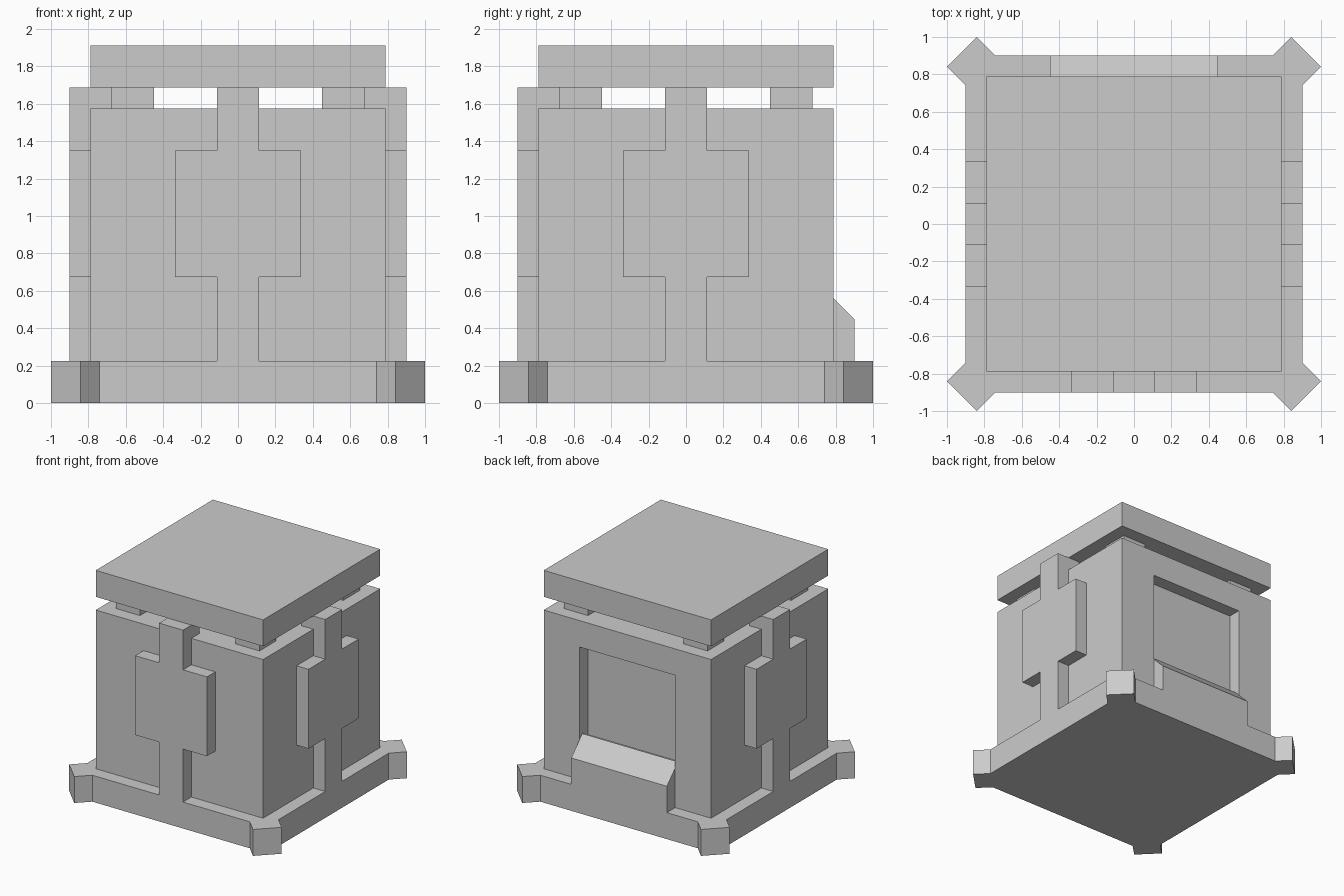
import bpy, bmesh
from math import radians
from mathutils import Matrix

if "Cube" in bpy.data.objects:
    bpy.data.objects.remove(bpy.data.objects["Cube"])

U = 0.1125  # design module


def prism(name, pts, depth, matrix=Matrix()):
    """Extrude a 2D outline along local z from 0 to depth."""
    bm = bmesh.new()
    face = bm.faces.new([bm.verts.new((x, y, 0)) for x, y in pts])
    top = bmesh.ops.extrude_face_region(bm, geom=[face])["geom"]
    bmesh.ops.translate(bm, vec=(0, 0, depth),
                        verts=[v for v in top if isinstance(v, bmesh.types.BMVert)])
    bmesh.ops.recalc_face_normals(bm, faces=bm.faces)
    bm.transform(matrix)
    mesh = bpy.data.meshes.new(name)
    bm.to_mesh(mesh)
    bm.free()
    obj = bpy.data.objects.new(name, mesh)
    bpy.context.collection.objects.link(obj)
    return obj


def box(name, x0, x1, y0, y1, z0, z1):
    return prism(name, [(x0, y0), (x1, y0), (x1, y1), (x0, y1)], z1 - z0,
                 Matrix.Translation((0, 0, z0)))


R = 7 * U  # half width of body and lid

# base slab, body and lid
box("base", -8 * U, 8 * U, -8 * U, 8 * U, 0, 2 * U)
body = box("body", -R, R, -R, R, U, 14 * U)
box("lid", -R, R, -R, R, 15 * U, 17 * U)

# recessed window in the back of the body
cutter = box("window_cutter", -4 * U, 4 * U, 6 * U, 9 * U, 5 * U, 12 * U)
cutter.hide_render = True
cutter.hide_viewport = True
cut = body.modifiers.new("window", "BOOLEAN")
cut.operation = "DIFFERENCE"
cut.solver = "EXACT"
cut.object = cutter

# sloped ledge below the window: profile in y, z swept along x
side_profile = Matrix(((0, 0, 1, -4 * U), (1, 0, 0, 0), (0, 1, 0, 0), (0, 0, 0, 1)))
prism("window_ledge", [(0.75, 2 * U), (8 * U, 2 * U), (8 * U, 4 * U), (0.75, 0.60)],
      8 * U, side_profile)

# corner feet turned 45 degrees and posts carrying the lid
d = 0.159
for sx in (-1, 1):
    for sy in (-1, 1):
        cx, cy = sx * (1 - d), sy * (1 - d)
        prism("corner_foot", [(cx + d, cy), (cx, cy + d), (cx - d, cy), (cx, cy - d)], 2 * U)
        px, py = sx * 5 * U, sy * 5 * U
        box("lid_post", px - U, px + U, py - U, py + U, 14 * U, 15 * U)

# cross-shaped plates on front, right and left, with a tab hooking over the body
half = [(1, 2), (1, 6), (3, 6), (3, 12), (1, 12), (1, 15)]
outline = [(x * U, z * U) for x, z in half] + [(-x * U, z * U) for x, z in reversed(half)]
stand_up = Matrix.Translation((0, -R, 0)) @ Matrix.Rotation(radians(90), 4, "X")
for side, angle in (("front", 0), ("right", 90), ("left", -90)):
    turn = Matrix.Rotation(radians(angle), 4, "Z")
    prism(side + "_plate", outline, U, turn @ stand_up)
    tab = box(side + "_plate_tab", -U, U, -R, -6 * U, 14 * U, 15 * U)
    tab.data.transform(turn)
